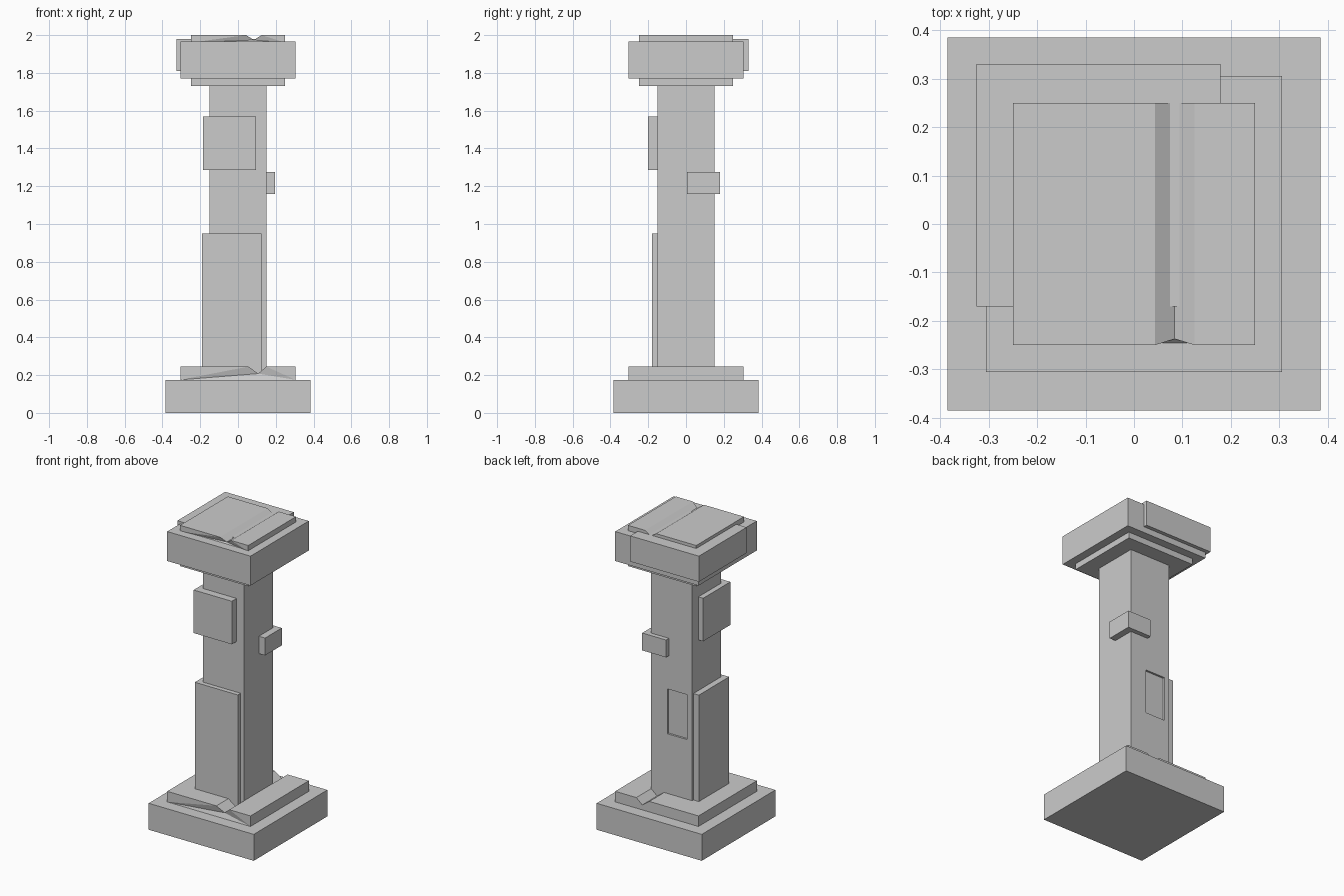
import bpy, bmesh

if "Cube" in bpy.data.objects:
    bpy.data.objects.remove(bpy.data.objects["Cube"])


def finish(name, bm):
    bmesh.ops.recalc_face_normals(bm, faces=bm.faces)
    mesh = bpy.data.meshes.new(name)
    bm.to_mesh(mesh)
    bm.free()
    ob = bpy.data.objects.new(name, mesh)
    bpy.context.collection.objects.link(ob)
    return ob


def box(name, x0, x1, y0, y1, z0, z1):
    bm = bmesh.new()
    bmesh.ops.create_cube(bm, size=1)
    for v in bm.verts:
        v.co.x = x1 if v.co.x > 0 else x0
        v.co.y = y1 if v.co.y > 0 else y0
        v.co.z = z1 if v.co.z > 0 else z0
    return finish(name, bm)


def square(name, r, z0, z1):
    return box(name, -r, r, -r, r, z0, z1)


def cracked_slab(name, r, z0, z1, left, valley, right, depth, chip):
    """Square slab with a V crack along y, chipped back at the front edge."""
    profile = [(-r, z0), (valley, z0), (r, z0), (r, z1), (right, z1),
               (valley, z1 - depth), (left, z1), (-r, z1)]
    bm = bmesh.new()
    front = [bm.verts.new((x, -r, z)) for x, z in profile]
    back = [bm.verts.new((x, r, z)) for x, z in profile]
    front[5].co.y += chip
    n = len(profile)
    for i in range(n):
        j = (i + 1) % n
        bm.faces.new((front[i], front[j], back[j], back[i]))
    for ring in (front, back):
        for tri in ((0, 1, 5), (0, 5, 6), (0, 6, 7), (1, 2, 5), (2, 4, 5), (2, 3, 4)):
            bm.faces.new([ring[i] for i in tri])
    return finish(name, bm)


# plinth and cracked step
square("plinth", 0.385, 0, 0.175)
cracked_slab("base_step", 0.305, 0.175, 0.245, 0.055, 0.107, 0.15, 0.037, 0.013)

# shaft with a shallow recess on the back
shaft = square("shaft", 0.15, 0.20, 1.74)
cutter = box("recess_cutter", -0.114, 0.031, 0.133, 0.2, 0.64, 0.937)
cutter.hide_render = True
mod = shaft.modifiers.new("recess", 'BOOLEAN')
mod.operation = 'DIFFERENCE'
mod.solver = 'EXACT'
mod.object = cutter
bpy.context.view_layer.objects.active = shaft
bpy.ops.object.modifier_apply(modifier=mod.name)
bpy.data.objects.remove(cutter)

# stone blocks wrapping the shaft corners
box("lower_block", -0.19, 0.125, -0.18, 0.137, 0.20, 0.95)
box("upper_block", -0.185, 0.095, -0.20, 0.085, 1.285, 1.57)
box("small_block", 0.02, 0.195, 0.005, 0.18, 1.16, 1.275)

# capital
square("capital_collar", 0.25, 1.73, 1.775)
square("capital_block", 0.305, 1.77, 1.965)
box("capital_corner_block", -0.325, 0.178, -0.17, 0.33, 1.81, 1.98)
cracked_slab("top_slab", 0.25, 1.96, 2.0, 0.043, 0.084, 0.125, 0.026, 0.013)
